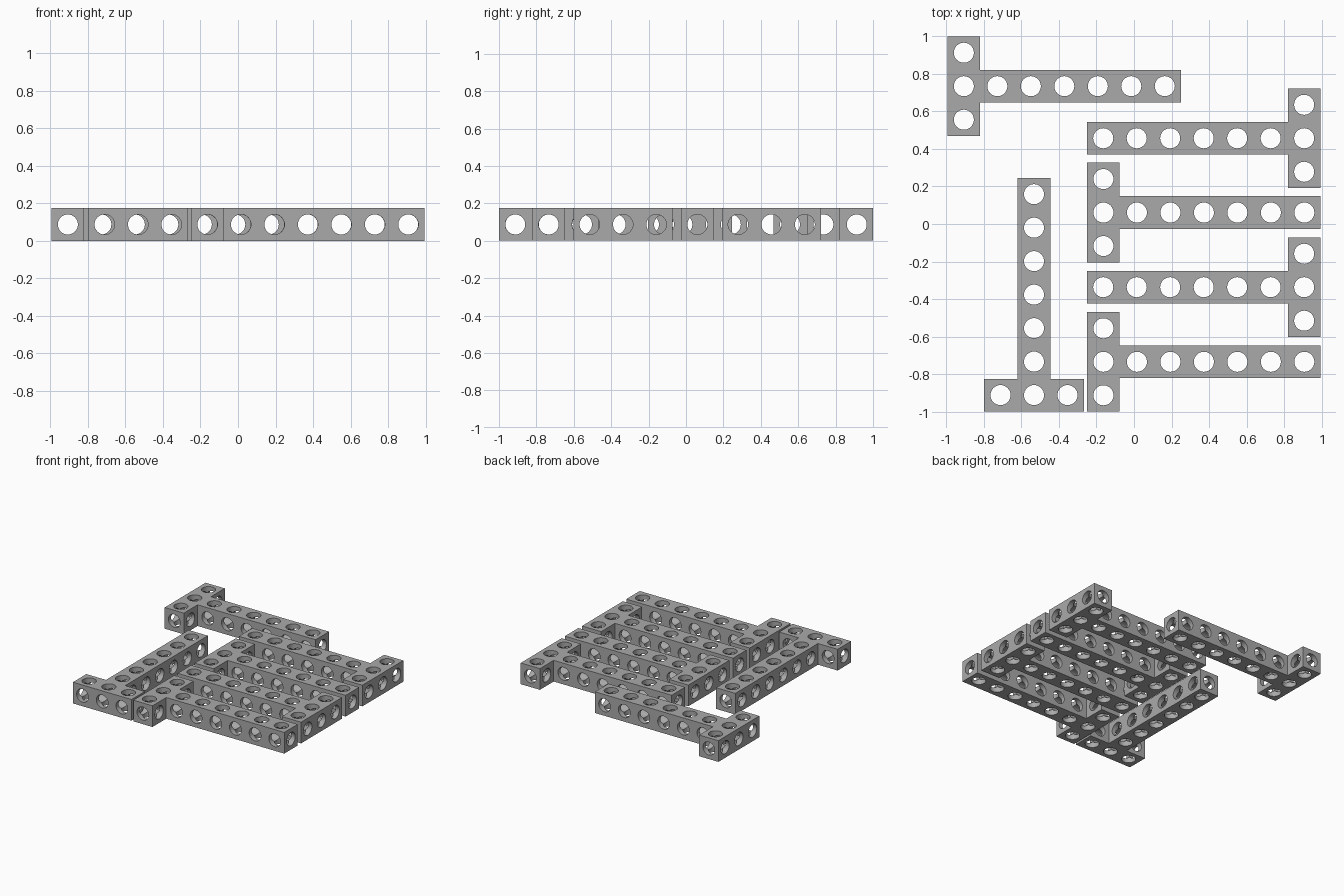
import bpy, bmesh, math
from mathutils import Matrix, Vector

if "Cube" in bpy.data.objects:
    bpy.data.objects.remove(bpy.data.objects["Cube"])

PITCH, WIDTH, RADIUS = 0.1785, 0.174, 0.0535
H = WIDTH / 2
STEM = 6 * PITCH + H      # far end of the stem
ARM = PITCH + H           # half length of the crossbar

grey = bpy.data.materials.new("mid grey")
grey.diffuse_color = (0.4, 0.4, 0.4, 1)
grey.use_nodes = True
grey.node_tree.nodes["Principled BSDF"].inputs["Base Color"].default_value = grey.diffuse_color


def new_object(name, bm):
    mesh = bpy.data.meshes.new(name)
    bm.to_mesh(mesh)
    bm.free()
    obj = bpy.data.objects.new(name, mesh)
    bpy.context.collection.objects.link(obj)
    return obj


def bore_cutter(name, axis, centres, length):
    """Row of parallel round bores along one axis."""
    bm = bmesh.new()
    turn = Vector((0, 0, 1)).rotation_difference(Vector(axis)).to_matrix().to_4x4()
    for c in centres:
        bmesh.ops.create_cone(bm, cap_ends=True, segments=32, radius1=RADIUS,
                              radius2=RADIUS, depth=length,
                              matrix=Matrix.Translation(c) @ turn)
    return new_object(name, bm)


# T-shaped beam blank, crossbar centred on the origin, stem along +x
outline = [(-H, -ARM), (H, -ARM), (H, -H), (STEM, -H),
           (STEM, H), (H, H), (H, ARM), (-H, ARM)]
bm = bmesh.new()
face = bm.faces.new([bm.verts.new((x, y, 0)) for x, y in outline])
top = bmesh.ops.extrude_face_region(bm, geom=[face])["geom"]
bmesh.ops.translate(bm, vec=(0, 0, WIDTH),
                    verts=[v for v in top if isinstance(v, bmesh.types.BMVert)])
bmesh.ops.recalc_face_normals(bm, faces=bm.faces)
blank = new_object("beam_blank", bm)
blank.data.materials.append(grey)

# Bores through every cell in all three directions
cols = [i * PITCH for i in range(7)]
rows = [-PITCH, 0, PITCH]
cells = [(x, 0, H) for x in cols] + [(0, -PITCH, H), (0, PITCH, H)]
cutters = [
    bore_cutter("upright_bores", (0, 0, 1), cells, 0.5),
    bore_cutter("cross_bores", (0, 1, 0), [(x, 0, H) for x in cols], 1.0),
    bore_cutter("long_bores", (1, 0, 0), [(0.5, y, H) for y in rows], 3.0),
]
for cutter in cutters:
    cutter.hide_render = True
    mod = blank.modifiers.new("bore", "BOOLEAN")
    mod.operation, mod.solver, mod.object = "DIFFERENCE", "EXACT", cutter

bpy.context.view_layer.update()
deps = bpy.context.evaluated_depsgraph_get()
beam_mesh = bpy.data.meshes.new_from_object(blank.evaluated_get(deps))
beam_mesh.name = "drilled_t_beam"
beam_mesh.materials.clear()
beam_mesh.materials.append(grey)
for obj in cutters + [blank]:
    bpy.data.objects.remove(obj)

# Six copies: crossbar centre and heading of the stem
layout = [
    (-0.907, 0.7345, 0), (0.907, 0.457, 180), (-0.163, 0.061, 0),
    (0.907, -0.337, 180), (-0.163, -0.7345, 0), (-0.533, -0.912, 90),
]
for i, (x, y, angle) in enumerate(layout, 1):
    beam = bpy.data.objects.new(f"t_beam_{i}", beam_mesh)
    bpy.context.collection.objects.link(beam)
    beam.location = (x, y, 0)
    beam.rotation_euler.z = math.radians(angle)

# Smooth bore walls, crisp rims
bpy.context.view_layer.objects.active = beam
beam.select_set(True)
bpy.ops.object.shade_smooth_by_angle(angle=math.radians(30))
